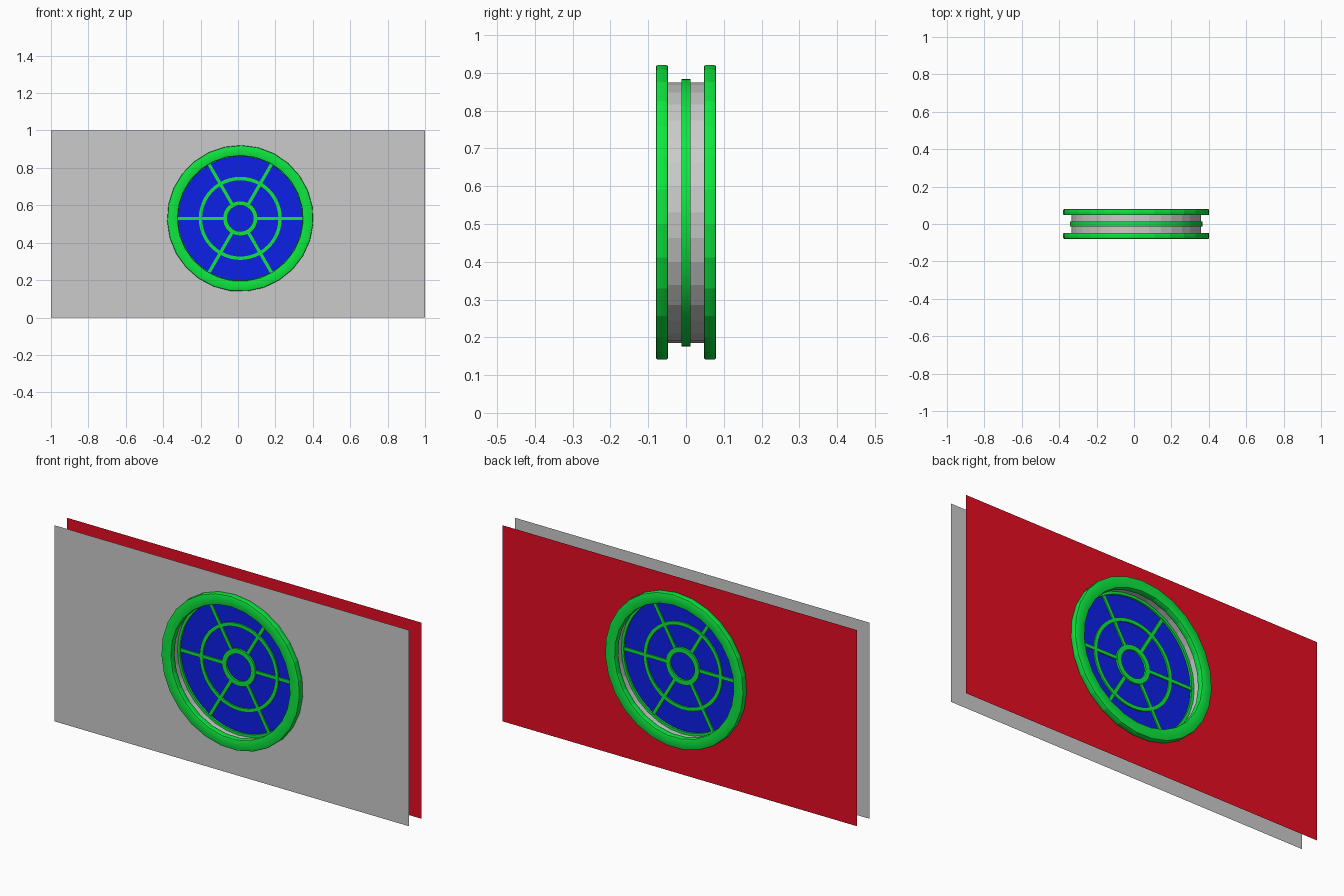
import bpy, bmesh
from math import sin, cos, pi, radians
from mathutils import Matrix, Vector

if "Cube" in bpy.data.objects:
    bpy.data.objects.remove(bpy.data.objects["Cube"])

CX, CZ = 0.012, 0.53      # window centre
HOLE = 0.345              # opening radius
SIDES = 32


def material(name, rgb):
    m = bpy.data.materials.new(name)
    m.diffuse_color = (*rgb, 1)
    m.use_nodes = True
    m.node_tree.nodes["Principled BSDF"].inputs["Base Color"].default_value = m.diffuse_color
    return m


GREEN = material("green", (0.004, 0.8, 0.05))
BLUE = material("blue", (0.004, 0.014, 0.8))
RED = material("red", (0.8, 0.004, 0.016))


def finish(bm, name, mat=None, smooth=False):
    me = bpy.data.meshes.new(name)
    bm.to_mesh(me)
    bm.free()
    ob = bpy.data.objects.new(name, me)
    bpy.context.collection.objects.link(ob)
    if mat:
        me.materials.append(mat)
    if smooth:
        bpy.ops.object.select_all(action='DESELECT')
        bpy.context.view_layer.objects.active = ob
        ob.select_set(True)
        bpy.ops.object.shade_smooth_by_angle(angle=radians(35))
    return ob


def polar(r, a, y):
    return Vector((CX + r * cos(a), y, CZ + r * sin(a)))


def lathe(name, profile, n, mat=None, closed=True, smooth=False):
    """Sweep (radius, y) points round the window axis."""
    bm = bmesh.new()
    rows = [[bm.verts.new(polar(r, 2 * pi * i / n, y)) for r, y in profile] for i in range(n)]
    k = len(profile)
    for i in range(n):
        a, b = rows[i], rows[(i + 1) % n]
        for j in range(k if closed else k - 1):
            m = (j + 1) % k
            bm.faces.new((a[j], a[m], b[m], b[j]))
    bmesh.ops.recalc_face_normals(bm, faces=bm.faces)
    return finish(bm, name, mat, smooth)


def ring(name, r_in, r_out, half, n=SIDES):
    lathe(name, [(r_in, -half), (r_out, -half), (r_out, half), (r_in, half)], n, GREEN, smooth=True)


def wall(name, y, mat=None):
    """Thin rectangular sheet with a round opening."""
    bm = bmesh.new()
    rect = [Vector((x, y, z)) for x, z in ((-1, 0), (1, 0), (1, 1), (-1, 1))]
    hole = [polar(HOLE, 2 * pi * i / SIDES, y) for i in range(SIDES)]
    for loop in (rect, hole):
        vs = [bm.verts.new(p) for p in loop]
        for i in range(len(vs)):
            bm.edges.new((vs[i - 1], vs[i]))
    bmesh.ops.triangle_fill(bm, edges=bm.edges[:], use_beauty=True, normal=(0, 1, 0))
    bm.normal_update()
    for f in bm.faces:
        if f.normal.y * y < 0:
            f.normal_flip()
    finish(bm, name, mat)


def bricks(name, y0, y1, n=27):
    """Surround of wedge-shaped blocks with softened edges."""
    bm = bmesh.new()
    start = radians(89)
    for i in range(n):
        a0, a1 = (start + 2 * pi * (i + t) / n for t in (0, 1))
        ends = [[bm.verts.new(polar(r, a, y)) for r, y in
                 ((0.335, y0), (0.391, y0), (0.391, y1), (0.335, y1))] for a in (a0, a1)]
        p, q = ends
        bm.faces.new(p)
        bm.faces.new(q[::-1])
        for j in range(4):
            m = (j + 1) % 4
            bm.faces.new((p[j], q[j], q[m], p[m]))
    bmesh.ops.recalc_face_normals(bm, faces=bm.faces)
    # soften only the long edges, keeping the joints tight
    long_edges = [e for e in bm.edges if len({round(v.co.y, 4) for v in e.verts}) == 1
                  and e.calc_length() > 0.06]
    bmesh.ops.bevel(bm, geom=long_edges, offset=0.006, segments=2, profile=0.5, affect='EDGES')
    finish(bm, name, GREEN, smooth=True)


# walls and the lining of the opening
wall("front_wall", -0.05)
wall("back_wall", 0.05, RED)
lathe("opening_lining", [(HOLE, -0.05), (HOLE, 0.05)], SIDES, closed=False)

# block surrounds on both faces
bricks("front_surround", -0.08, -0.047)
bricks("back_surround", 0.047, 0.08)

# window frame rings
ring("window_rim", 0.331, 0.354, 0.0125, 64)
ring("middle_ring", 0.204, 0.222, 0.01, 48)
ring("hub_ring", 0.069, 0.094, 0.0125, 32)

# six spokes from hub to rim
bm = bmesh.new()
for i in range(6):
    place = (Matrix.Translation((CX, 0, CZ)) @ Matrix.Rotation(i * pi / 3, 4, 'Y')
             @ Matrix.Translation((0.21, 0, 0)) @ Matrix.Diagonal((0.25, 0.018, 0.017, 1)))
    bmesh.ops.create_cube(bm, size=1, matrix=place)
finish(bm, "spokes", GREEN)

# glass disc
bm = bmesh.new()
bmesh.ops.create_cone(bm, cap_ends=True, segments=64, radius1=0.338, radius2=0.338, depth=0.006,
                      matrix=Matrix.Translation((CX, 0, CZ)) @ Matrix.Rotation(pi / 2, 4, 'X'))
finish(bm, "glass", BLUE)
